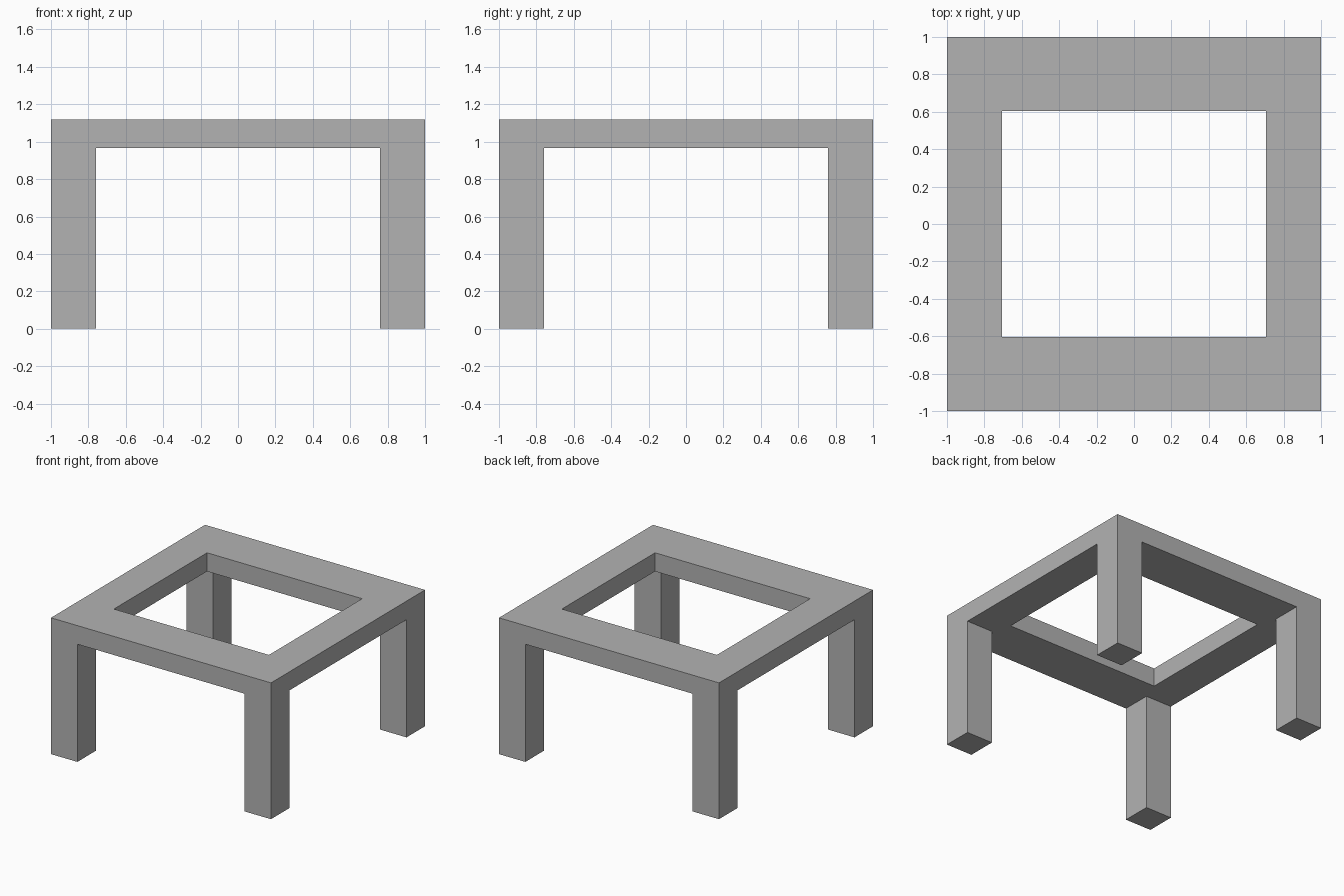
import bpy

cube = bpy.data.objects.get("Cube")
if cube:
    bpy.data.objects.remove(cube, do_unlink=True)

HEIGHT = 1.12
UNDERSIDE = 0.967   # bottom of the top frame
LEG_GAP = 1.52      # clear distance between legs

grey = bpy.data.materials.new("plain_grey")
grey.use_nodes = True
colour = (0.45, 0.45, 0.45, 1)
grey.diffuse_color = colour
grey.node_tree.nodes["Principled BSDF"].inputs["Base Color"].default_value = colour


def box(name, width, depth, bottom, top):
    """Centred box between two heights."""
    bpy.ops.mesh.primitive_cube_add(size=1, location=(0, 0, (bottom + top) / 2))
    obj = bpy.context.object
    obj.name = name
    obj.scale = (width, depth, top - bottom)
    bpy.ops.object.transform_apply(location=True, rotation=False, scale=True)
    obj.data.materials.append(grey)
    return obj


# Solid block that becomes the frame and its four legs
table = box("table_frame_with_legs", 2, 2, 0, HEIGHT)

# Openings between the legs in both directions, and the hole in the top
cutters = [
    box("side_opening_cutter", 3, LEG_GAP, -0.5, UNDERSIDE),
    box("front_opening_cutter", LEG_GAP, 3, -0.5, UNDERSIDE),
    box("top_opening_cutter", 1.41, 1.21, 0.5, 1.5),
]

for cutter in cutters:
    cutter.hide_render = True
    cut = table.modifiers.new(cutter.name, "BOOLEAN")
    cut.operation = "DIFFERENCE"
    cut.solver = "EXACT"
    cut.object = cutter
    with bpy.context.temp_override(object=table, active_object=table):
        bpy.ops.object.modifier_apply(modifier=cut.name)
    bpy.data.objects.remove(cutter, do_unlink=True)
